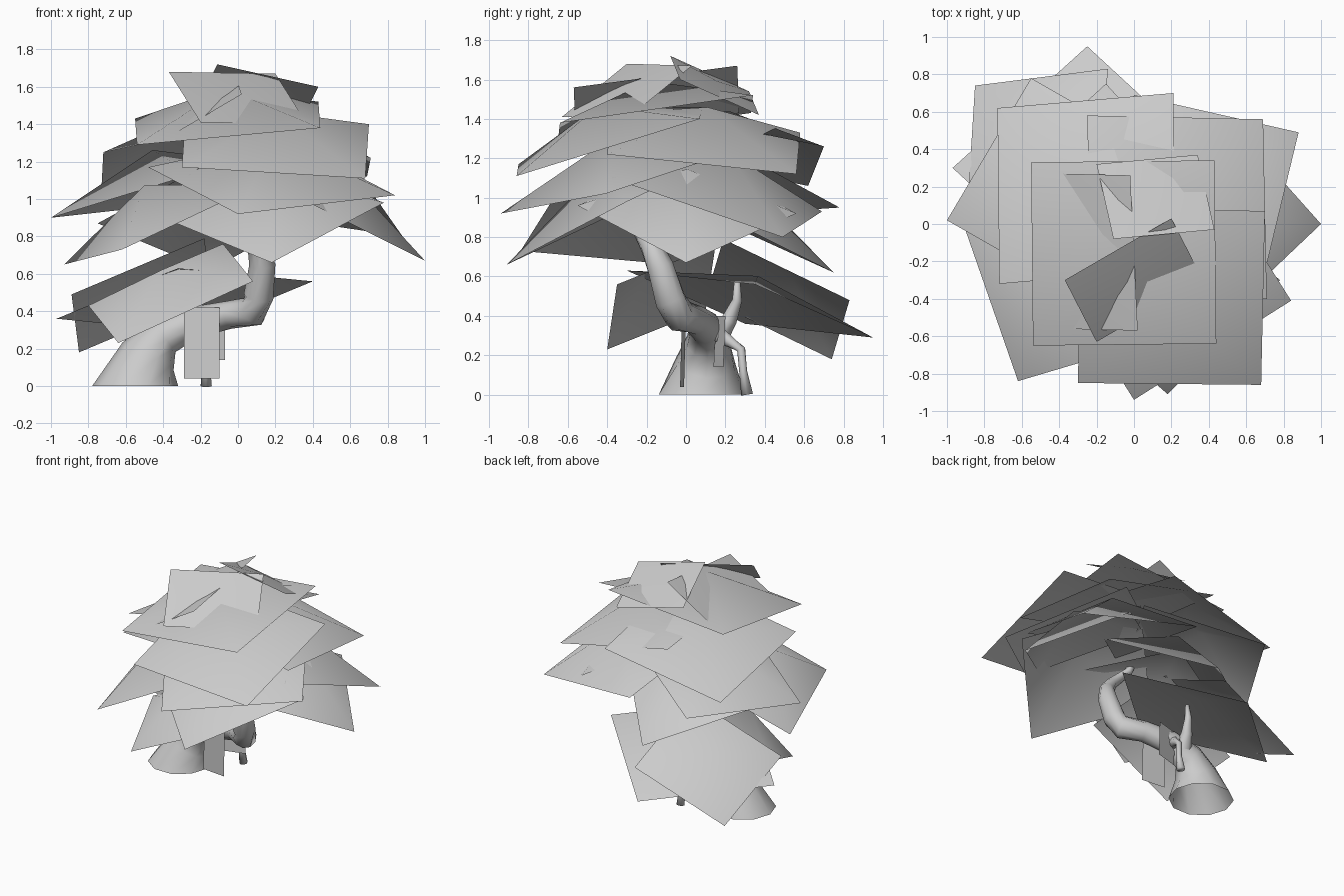
import bpy, bmesh
from mathutils import Vector

cube = bpy.data.objects.get("Cube")
if cube:
    bpy.data.objects.remove(cube, do_unlink=True)

# Single plain colour for the whole tree
GREY = (0.6, 0.6, 0.6, 1.0)
grey = bpy.data.materials.new("plain_grey")
grey.use_nodes = True
grey.diffuse_color = GREY
grey.node_tree.nodes["Principled BSDF"].inputs["Base Color"].default_value = GREY


def finish(bm, name):
    """Turn a bmesh into a smooth-shaded object with the grey material."""
    mesh = bpy.data.meshes.new(name)
    bm.to_mesh(mesh)
    bm.free()
    mesh.materials.append(grey)
    mesh.polygons.foreach_set("use_smooth", [True] * len(mesh.polygons))
    obj = bpy.data.objects.new(name, mesh)
    bpy.context.scene.collection.objects.link(obj)
    return obj


def leaf_card(name, corner, first, second, peak):
    """Square leaf sheet from one corner and its two neighbours, raised to a central peak."""
    corner, first, second = Vector(corner), Vector(first), Vector(second)
    normal = (first - corner).cross(second - corner).normalized()
    if normal.z < 0:
        first, second, normal = second, first, -normal
    bm = bmesh.new()
    rim = [bm.verts.new(p) for p in (corner, first, first + second - corner, second)]
    apex = bm.verts.new((first + second) / 2 + normal * peak)
    for a, b in zip(rim, rim[1:] + rim[:1]):
        bm.faces.new((a, b, apex))
    return finish(bm, name)


def limb(name, path, sides=10):
    """Tapering tube through points given as (x, y, z, radius), open at the foot."""
    points = [Vector(p[:3]) for p in path]
    bm = bmesh.new()
    rings = []
    for k, centre in enumerate(points):
        along = points[min(k + 1, len(points) - 1)] - points[max(k - 1, 0)]
        if k == 0 and centre.z == 0:
            along = Vector((0, 0, 1))
        along.normalize()
        side = Vector((0, 1, 0))
        side = (side - along * side.dot(along)).normalized()
        across = along.cross(side)
        spokes = bmesh.ops.create_circle(bm, segments=sides, radius=path[k][3])["verts"]
        for vert in spokes:
            vert.co = centre + side * vert.co.x + across * vert.co.y
        rings.append(spokes)
    for low, high in zip(rings, rings[1:]):
        for s in range(sides):
            t = (s + 1) % sides
            bm.faces.new((low[s], low[t], high[t], high[s]))
    bm.faces.new(rings[-1])
    bmesh.ops.recalc_face_normals(bm, faces=bm.faces)
    return finish(bm, name)


# Leaning trunk and its thin side branches
limb("trunk", [
    (-.55, .08, 0, .23), (-.48, .1, .16, .155), (-.4, .11, .27, .11),
    (-.24, .1, .34, .085), (-.05, .05, .38, .075), (.08, -.03, .4, .085),
    (.11, -.08, .48, .08), (.13, -.13, .65, .07), (.1, -.18, .76, .055),
    (0, -.25, .88, .042), (-.14, -.23, 1.02, .03), (-.2, -.16, 1.2, .015)])
limb("rising_branch", [
    (-.32, .16, .3, .06), (-.3, .22, .38, .04), (-.28, .26, .48, .025), (-.27, .26, .58, .015)], 8)
limb("hanging_branch", [
    (-.25, .14, .32, .05), (-.2, .22, .27, .03), (-.18, .28, .23, .022),
    (-.17, .29, .12, .02), (-.17, .31, 0, .03)], 8)

# Small vertical cards hanging under the bend of the trunk
hanging_leaves = [
    ((-.29, -.01, .04), (-.1, -.03, .04), (-.29, .0, .42)),
    ((-.25, .14, .14), (-.07, .19, .14), (-.25, .15, .4)),
]

# Low side bough
lower_bough = [
    ((-.64, -.4, .23), (.08, -.35, .56), (-.8, .1, .43)),
    ((-.85, .74, .18), (-.14, .83, .48), (-.89, .1, .49)),
    ((-.25, .95, .29), (-.97, .3, .36), (.4, .35, .56)),
]

# Widest ring of the crown
crown_skirt = [
    ((1, 0, .67), (.5, .56, .92), (.42, -.55, .96)),
    ((0, -.94, .92), (.84, -.41, 1.02), (-.48, -.18, 1.17)),
    ((.18, -.91, .66), (.78, -.3, .98), (-.45, -.36, .92)),
    ((-.62, -.84, .73), (-.93, .05, .65), (.12, -.62, 1.08)),
    ((-.55, .78, .95), (-1, .02, .9), (.2, .35, 1.18)),
    ((.88, .49, .8), (0, .69, .93), (.67, -.38, 1.1)),
    ((-.15, .75, .62), (-.75, .2, .87), (.4, .15, .92)),
]

# Middle ring of the crown
crown_middle = [
    ((-.3, -.85, 1.17), (.68, -.86, 1.11), (-.28, .08, 1.46)),
    ((-.73, .62, 1.06), (.21, .7, 1.26), (-.72, -.32, 1.25)),
    ((.69, .56, 1.12), (.71, -.4, 1.22), (-.25, .58, 1.33)),
    ((-.54, -.65, 1.29), (.44, -.64, 1.38), (-.55, .33, 1.43)),
]

# Cap of the crown
crown_top = [
    ((-.2, -.63, 1.41), (-.37, -.3, 1.68), (.37, -.3, 1.4)),
    ((.34, .37, 1.42), (.43, -.03, 1.6), (-.2, .32, 1.54)),
    ((-.02, .26, 1.67), (.02, -.57, 1.56), (-.43, .27, 1.43)),
]

tiers = {
    "hanging_leaf": (hanging_leaves, 0.0),
    "lower_bough_leaf": (lower_bough, 0.15),
    "crown_skirt_leaf": (crown_skirt, 0.23),
    "crown_middle_leaf": (crown_middle, 0.19),
    "crown_top_leaf": (crown_top, 0.025),
}
for tier, (cards, peak) in tiers.items():
    for number, card in enumerate(cards, 1):
        leaf_card(f"{tier}_{number}", *card, peak=peak)
